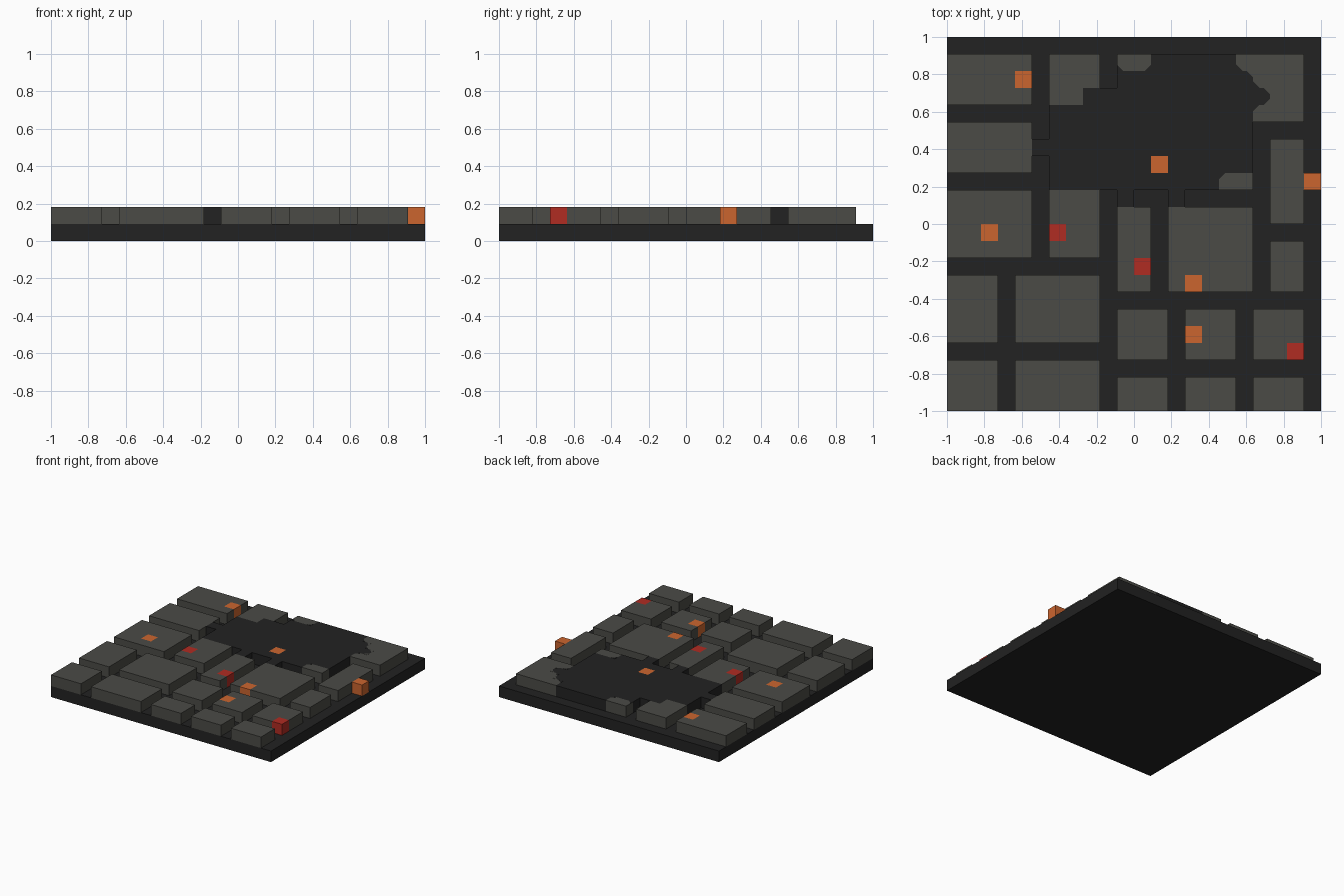
import bpy, bmesh

cube = bpy.data.objects.get("Cube")
if cube:
    bpy.data.objects.remove(cube, do_unlink=True)

N = 22             # grid cells per side
S = 2 / N          # cell size


def material(name, rgb):
    m = bpy.data.materials.new(name)
    m.use_nodes = True
    m.diffuse_color = (*rgb, 1)
    m.node_tree.nodes["Principled BSDF"].inputs["Base Color"].default_value = (*rgb, 1)
    return m


STONE = material("stone grey", (0.07, 0.07, 0.061))
DARK = material("charcoal", (0.016, 0.016, 0.016))
ORANGE = material("ember orange", (0.6, 0.13, 0.028))
RED = material("ember red", (0.434, 0.025, 0.016))


def slab(name, polygons, z0, z1, mat):
    """Raise flat polygons, given in grid units, into one solid."""
    bm = bmesh.new()
    for poly in polygons:
        bm.faces.new([bm.verts.new((x * S - 1, y * S - 1, z0)) for x, y in poly])
    bmesh.ops.remove_doubles(bm, verts=bm.verts[:], dist=0.001)
    out = bmesh.ops.extrude_face_region(bm, geom=bm.faces[:])
    top = [v for v in out["geom"] if isinstance(v, bmesh.types.BMVert)]
    bmesh.ops.translate(bm, verts=top, vec=(0, 0, z1 - z0))
    bmesh.ops.recalc_face_normals(bm, faces=bm.faces[:])
    mesh = bpy.data.meshes.new(name)
    bm.to_mesh(mesh)
    bm.free()
    mesh.materials.append(mat)
    obj = bpy.data.objects.new(name, mesh)
    bpy.context.collection.objects.link(obj)
    return obj


def square(x, y, w=1, h=1):
    return [(x, y), (x + w, y), (x + w, y + h), (x, y + h)]


def rect(x0, x1, y0, y1):
    return {(x, y) for x in range(x0, x1) for y in range(y0, y1)}


def raised(name, cells, mat):
    return slab(name, [square(*c) for c in sorted(cells)], S, 2 * S, mat)


# Base plate
slab("base_plate", [square(0, 0, N, N)], 0, S, DARK)

# Glowing cubes set flush into the upper layer
orange = [(4, 19), (12, 14), (21, 13), (2, 10), (14, 7), (14, 4)]
red = [(6, 10), (11, 8), (20, 3)]
embers = set(orange + red)
for label, cells, mat in (("orange_cube", orange, ORANGE), ("red_cube", red, RED)):
    for cell in cells:
        raised(label, {cell}, mat)

# Raised dark patch with its small spurs
patch = rect(6, 18, 13, 18) | rect(8, 19, 18, 19) | rect(10, 18, 19, 20)
patch |= rect(12, 17, 20, 21) | {(5, 15), (10, 12), (13, 12)}
patch -= rect(16, 18, 13, 14)
raised("dark_patch", patch - embers, DARK)

# Paving stones: x range and y range on the grid
stones = [
    (0, 3, 0, 3), (4, 9, 0, 3), (10, 13, 0, 2), (14, 17, 0, 2), (18, 21, 0, 2),
    (0, 3, 4, 8), (4, 9, 4, 8), (10, 13, 3, 6), (14, 17, 3, 6), (18, 21, 3, 6),
    (0, 5, 9, 13), (6, 9, 9, 13), (10, 12, 7, 12), (13, 18, 7, 12),
    (19, 21, 7, 10), (19, 21, 11, 16), (0, 5, 14, 17), (0, 5, 18, 21),
    (6, 9, 18, 21), (10, 12, 20, 21), (17, 21, 20, 21), (18, 21, 17, 20),
    (16, 18, 13, 14),
]
for s in stones:
    raised("paving_stone", rect(*s) - patch - embers, STONE)


# Thin corner plates that soften the border between stones and patch
def corner(x, y, dx, dy, leg=0.38):
    return [(x, y), (x + dx * leg, y), (x, y + dy * leg)]


dark_corners = [(12, 20, -1, 1), (17, 20, 1, 1), (18, 19, 1, 1),
                (18, 18, 1, -1), (16, 14, 1, -1), (10, 20, 1, 1)]
stone_corners = [(18, 20, -1, -1), (19, 19, -1, -1), (19, 18, -1, 1)]
for label, corners, mat in (("dark_corner", dark_corners, DARK),
                            ("stone_corner", stone_corners, STONE)):
    for c in corners:
        slab(label, [corner(*c)], 2 * S - 0.004, 2 * S + 0.001, mat)
